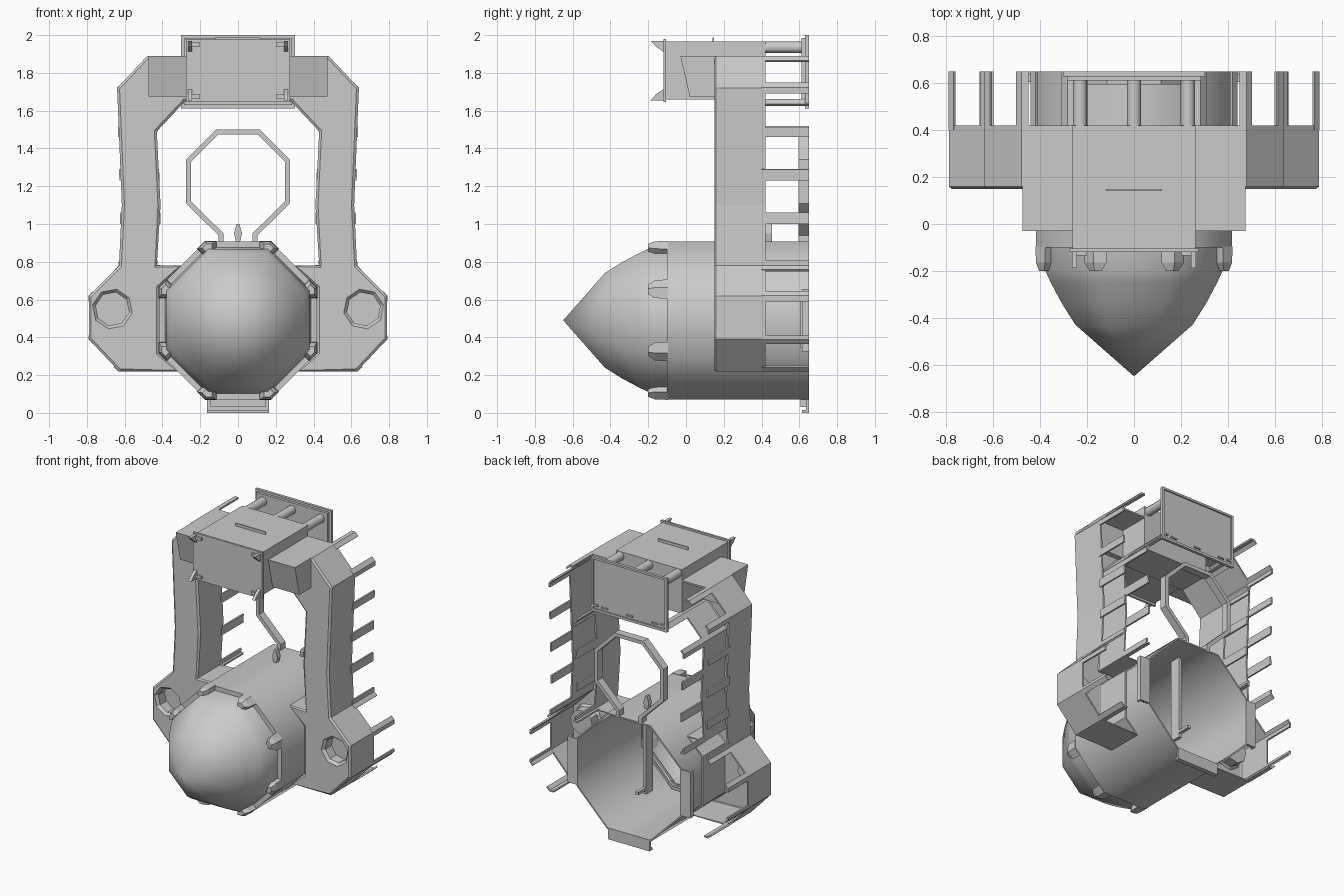
import bpy, bmesh, math
from mathutils import Vector, Matrix

if "Cube" in bpy.data.objects:
    bpy.data.objects.remove(bpy.data.objects["Cube"])

AXIS = 0.49        # height of the barrel axis
APO = 0.418        # barrel half width across flats
BACK = 0.65
REAR = 0.42        # rear edge of the frame shell
GREY = None


def finish(name, bm, smooth=False):
    bmesh.ops.recalc_face_normals(bm, faces=bm.faces)
    mesh = bpy.data.meshes.new(name)
    bm.to_mesh(mesh)
    bm.free()
    ob = bpy.data.objects.new(name, mesh)
    bpy.context.collection.objects.link(ob)
    bpy.ops.object.select_all(action='DESELECT')
    ob.select_set(True)
    bpy.context.view_layer.objects.active = ob
    if smooth:
        bpy.ops.object.shade_smooth_by_angle(angle=math.radians(50))
    return ob


def box(name, x, y, z, turn=0):
    """Box from (min, max) ranges, optionally turned about the barrel axis."""
    return hull(name, [(a, b, c) for a in x for b in y for c in z], turn)


def hull(name, pts, turn=0):
    bm = bmesh.new()
    verts = [bm.verts.new(p) for p in pts]
    bmesh.ops.convex_hull(bm, input=verts)
    bmesh.ops.rotate(bm, verts=bm.verts, cent=(0, 0, AXIS),
                     matrix=Matrix.Rotation(turn, 3, 'Y'))
    return finish(name, bm)


def lathe(name, profile, cx=0, cz=AXIS, n=8, turn=math.pi / 8, smooth=True):
    """Turn (y, half width across flats) points about a y-axis."""
    bm = bmesh.new()
    rings = []
    for y, r in profile:
        r /= math.cos(math.pi / n)
        angles = [turn + math.tau * i / n for i in range(n if r else 1)]
        rings.append([bm.verts.new((cx + r * math.cos(a), y, cz + r * math.sin(a)))
                      for a in angles])
    for a, b in zip(rings, rings[1:]):
        for i in range(n):
            j = (i + 1) % n
            quad = [a[i % len(a)], a[j % len(a)], b[j % len(b)], b[i % len(b)]]
            bm.faces.new(list(dict.fromkeys(quad)))
    return finish(name, bm, smooth)


def band(name, pts, y0, y1, t):
    """Mitred strip following an x-z path."""
    pts = [Vector(p) for p in pts]
    bm = bmesh.new()
    sections = []
    for i, p in enumerate(pts):
        dirs = [(pts[k + 1] - pts[k]).normalized()
                for k in (i - 1, i) if 0 <= k < len(pts) - 1]
        d = sum(dirs, Vector((0, 0))).normalized()
        off = Vector((-d.y, d.x)) * t / 2 / max(d.dot(dirs[0]), 0.3)
        a, b = p + off, p - off
        sections.append([bm.verts.new((q.x, y, q.y))
                         for q, y in ((a, y0), (b, y0), (b, y1), (a, y1))])
    for s, e in zip(sections, sections[1:]):
        for i in range(4):
            j = (i + 1) % 4
            bm.faces.new((s[i], s[j], e[j], e[i]))
    bm.faces.new(sections[0])
    bm.faces.new(sections[-1])
    return finish(name, bm)


# Barrel and pointed nose
lathe("barrel", [(-0.1, 0.37), (-0.1, APO), (BACK, APO), (BACK, 0.408), (-0.08, 0.408)])
lathe("nose", [(-0.08, 0.388), (-0.2, 0.378), (-0.25, 0.355), (-0.34, 0.307),
               (-0.43, 0.25), (-0.65, 0)])

# Claws gripping the nose at each barrel corner
for k in range(8):
    half = APO * math.tan(math.pi / 8)
    pts = []
    for y, arm, top in ((-0.095, 0.06, APO + 0.003), (-0.165, 0.055, APO), (-0.2, 0.03, 0.405)):
        h = top * math.tan(math.pi / 8)
        c = arm * math.sqrt(0.5)
        for drop in (0, 0.035):
            pts += [(h - arm, y, AXIS + top - drop),
                    (h + c - drop * 0.7, y, AXIS + top - c - drop * 0.7)]
        pts.append((h, y, AXIS + top))
    hull(f"nose_claw_{k}", pts, k * math.pi / 4)

# Rear rails on the sides and bottom of the barrel
for side, turn in (("bottom", 0), ("right", math.pi / 2), ("left", -math.pi / 2)):
    box(f"{side}_rail_base", (-0.145, 0.145), (0.605, 0.64), (0.03, 0.08), turn)
    box(f"{side}_rail_plate", (-0.165, 0.165), (0.635, BACK), (0, 0.08), turn)
    box(f"{side}_rail_lip", (-0.165, 0.165), (0.615, BACK), (0, 0.015), turn)

# Post and lever inside the barrel, with the sight on top
box("inner_post", (-0.012, 0.012), (0.39, 0.47), (0.3, 0.905))
box("inner_lever", (-0.012, 0.012), (0.44, 0.56), (0.33, 0.35))
hull("sight", [(x, y, z) for y in (0.42, 0.455)
               for x, z in ((-0.01, 0.9), (0.01, 0.9), (-0.021, 0.95),
                            (0.021, 0.95), (-0.008, 1.0), (0.008, 1.0))])

# Arch frame: open-backed shell with a chamfered front
half = [(0.48, 1.89), (0.64, 1.72), (0.615, 1.1), (0.63, 0.78), (0.79, 0.62),
        (0.79, 0.39), (0.63, 0.22), (0.318, 0.22), (APO, 0.317), (APO, 0.663),
        (0.3, 0.78), (0.43, 0.78), (0.41, 1.1), (0.43, 1.49), (0.28, 1.65)]
outline = half + [(-x, z) for x, z in reversed(half)]
bm = bmesh.new()
front = [bm.verts.new((x, 0.16, z)) for x, z in outline]
rear = [bm.verts.new((x, REAR, z)) for x, z in outline]
face = bm.faces.new(front)
for i in range(len(outline)):
    j = (i + 1) % len(outline)
    bm.faces.new((front[i], rear[i], rear[j], front[j]))
bmesh.ops.recalc_face_normals(bm, faces=bm.faces)
face.normal_update()
if face.normal.y > 0:
    bmesh.ops.reverse_faces(bm, faces=bm.faces)
bmesh.ops.inset_region(bm, faces=[face], thickness=0.014, depth=0.01)
frame = finish("arch_frame", bm)
if min(frame.data.polygons, key=lambda p: p.center.y).normal.y > 0:
    frame.data.flip_normals()
shell = frame.modifiers.new("wall", 'SOLIDIFY')
shell.thickness, shell.offset = 0.012, -1
bpy.ops.object.modifier_apply(modifier="wall")

# Octagonal ports in the lower corners
for side, s in (("left", 1), ("right", -1)):
    px, pz, tilt = s * 0.665, 0.55, s * 0.2
    cutter = lathe("port_cutter", [(0.1, 0), (0.1, 0.099), (0.3, 0.099), (0.3, 0)],
                   px, pz, 8, tilt, False)
    cutter.hide_render = True
    bpy.context.view_layer.objects.active = frame
    cut = frame.modifiers.new("port", 'BOOLEAN')
    cut.operation, cut.solver, cut.object = 'DIFFERENCE', 'EXACT', cutter
    bpy.ops.object.modifier_apply(modifier="port")
    bpy.data.objects.remove(cutter)
    lathe(f"{side}_port", [(0.15, 0.1), (0.17, 0.083), (0.24, 0.083), (0.24, 0)],
          px, pz, 8, tilt, False)

# Rear prongs continuing the frame walls
prongs = [[(0.45, 1.884), (0.478, 1.884), (0.5, 1.862)],
          [(0.61, 1.745), (0.634, 1.72), (0.633, 1.69)],
          [(0.63, 1.51), (0.628, 1.46)], [(0.624, 1.29), (0.622, 1.23)],
          [(0.617, 1.06), (0.62, 1.0)],
          [(0.625, 0.81), (0.626, 0.778), (0.65, 0.754)],
          [(0.765, 0.64), (0.785, 0.618), (0.785, 0.59)],
          [(0.785, 0.41), (0.785, 0.392), (0.765, 0.37)],
          [(0.655, 0.247), (0.63, 0.225), (0.6, 0.225)],
          [(0.41, 0.776), (0.434, 0.776), (0.432, 0.81)],
          [(0.417, 1.0), (0.415, 1.06)], [(0.42, 1.23), (0.424, 1.29)],
          [(0.434, 1.46), (0.435, 1.49), (0.415, 1.515)],
          [(0.305, 1.63), (0.282, 1.655), (0.25, 1.655)]]
for side, s in (("left", 1), ("right", -1)):
    for i, path in enumerate(prongs):
        band(f"{side}_prong_{i}", [(s * x, z) for x, z in path], REAR - 0.02, BACK, 0.012)

# Octagonal rear hoop
hoop = [(0.09, 0.9), (0.09, 0.945), (0.262, 1.115), (0.262, 1.335), (0.11, 1.487)]
band("rear_hoop", hoop + [(-x, z) for x, z in reversed(hoop)], 0.595, BACK, 0.026)

# Head box with its front plate and top strip
box("head_box", (-0.262, 0.262), (-0.11, REAR), (1.66, 1.967))
box("head_front_plate", (-0.275, 0.275), (-0.12, -0.105), (1.645, 1.98))
box("head_top_strip", (-0.12, 0.12), (0.141, 0.149), (1.96, 1.987))

# Shoulders and plate hooks
for side, s in (("left", 1), ("right", -1)):
    hull(f"{side}_shoulder", [(s * x, y, z) for x in (0.25, 0.475)
         for y, z in ((-0.03, 1.89), (0.2, 1.89), (0.2, 1.675), (0.02, 1.675))])
    for level, z, d in (("upper", 1.97, -1), ("lower", 1.655, 1)):
        hull(f"{side}_{level}_hook", [(s * x, y, z + d * h) for x in (0.243, 0.265)
             for y, h in ((-0.11, 0), (-0.187, 0), (-0.16, 0.03), (-0.11, 0.065))])
        box(f"{side}_{level}_hook_foot", sorted((s * 0.2, s * 0.255)), (-0.135, -0.11),
            sorted((z + d * 0.01, z + d * 0.03)))

# Rods carrying the rear plate
for i in (-1, 0, 1):
    lathe(f"plate_rod_{i + 1}", [(REAR - 0.02, 0), (REAR - 0.02, 0.03), (0.62, 0.03), (0.62, 0)],
          i * 0.23, 1.935, 12)
    box(f"rear_plate_tab_{i + 1}", (i * 0.2 - 0.025, i * 0.2 + 0.025), (0.635, 0.648), (1.645, 1.655))

# Rear plate with a raised rim
box("rear_plate", (-0.285, 0.285), (0.612, 0.64), (1.63, 1.985))
for s in (-1, 1):
    box("rear_plate_side_rim", sorted((s * 0.285, s * 0.303)), (0.63, BACK), (1.612, 2.0))
for z in ((1.612, 1.63), (1.985, 2.0)):
    box("rear_plate_edge_rim", (-0.303, 0.303), (0.63, BACK), z)
